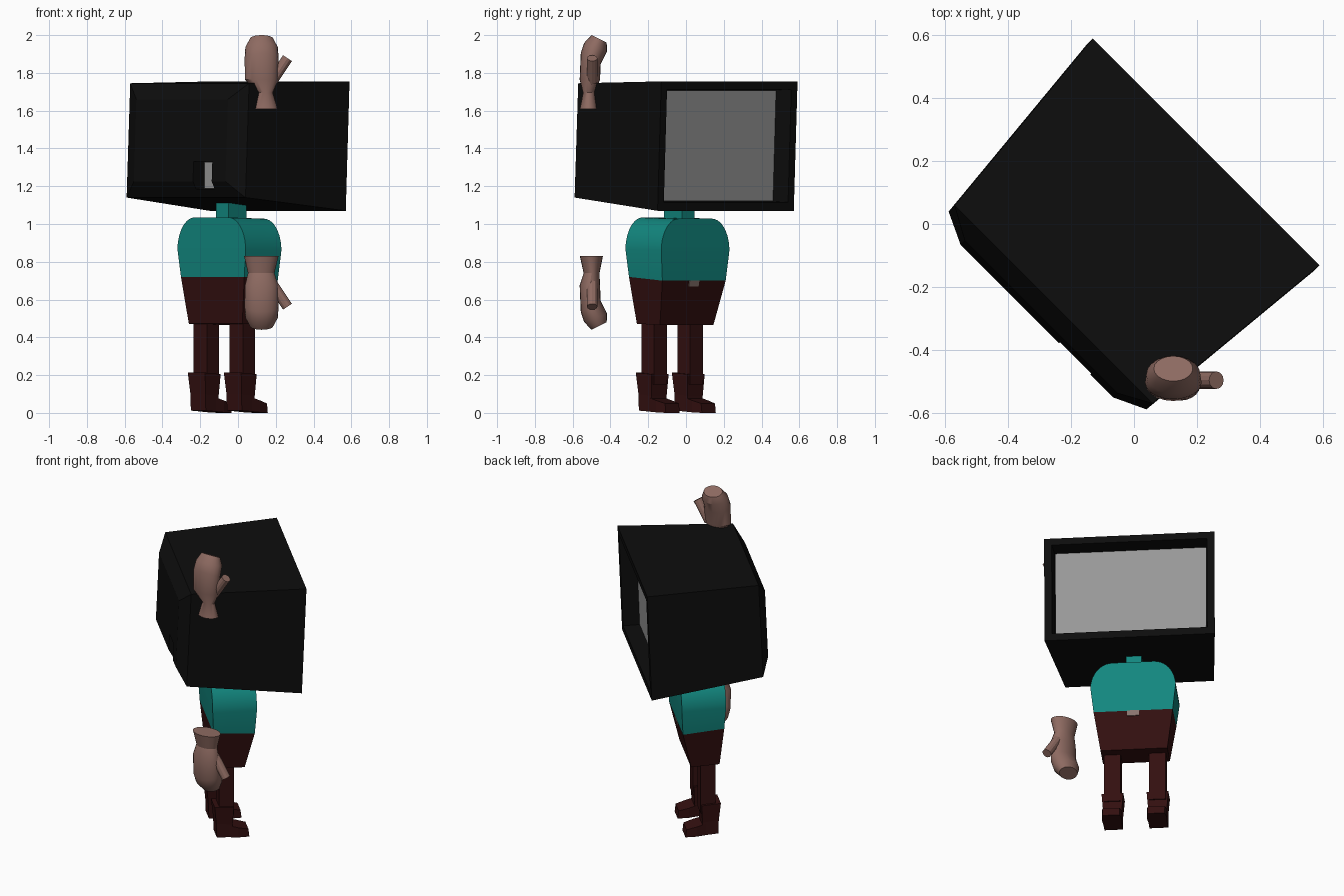
import bpy, bmesh, math
from mathutils import Vector

cube = bpy.data.objects.get("Cube")
if cube:
    bpy.data.objects.remove(cube)

TURN = math.radians(-45)   # the body looks along +x +y


def material(name, rgb):
    m = bpy.data.materials.new(name)
    m.use_nodes = True
    m.diffuse_color = (*rgb, 1)
    m.node_tree.nodes["Principled BSDF"].inputs["Base Color"].default_value = (*rgb, 1)
    return m


black = material("black casing", (0.004, 0.004, 0.004))
grey = material("grey glass", (0.31, 0.31, 0.31))
teal = material("teal shirt", (0.006, 0.24, 0.21))
maroon = material("dark maroon", (0.033, 0.005, 0.005))
skin = material("brown skin", (0.27, 0.145, 0.12))
buckle_tan = material("buckle tan", (0.26, 0.18, 0.16))


def loft(name, rings, mat, turn=TURN, smooth=False):
    """Closed skin through equal-length rings of points, capped at both ends."""
    bm = bmesh.new()
    loops = [[bm.verts.new(p) for p in ring] for ring in rings]
    for a, b in zip(loops, loops[1:]):
        for i in range(len(a)):
            j = (i + 1) % len(a)
            bm.faces.new((a[i], a[j], b[j], b[i]))
    bm.faces.new(loops[0])
    bm.faces.new(loops[-1])
    bmesh.ops.recalc_face_normals(bm, faces=bm.faces)
    mesh = bpy.data.meshes.new(name)
    bm.to_mesh(mesh)
    bm.free()
    mesh.materials.append(mat)
    ob = bpy.data.objects.new(name, mesh)
    bpy.context.collection.objects.link(ob)
    ob.rotation_euler.z = turn
    if smooth:
        bpy.ops.object.select_all(action="DESELECT")
        ob.select_set(True)
        bpy.context.view_layer.objects.active = ob
        bpy.ops.object.shade_smooth_by_angle(angle=math.radians(28))
    return ob


def quad(w, a, b, cx=0):
    """Four-point ring of half width w between the (depth, height) points a and b."""
    return [(cx - w, *a), (cx + w, *a), (cx + w, *b), (cx - w, *b)]


def box(name, cx, w, y, z, mat):
    rings = [quad(w, (y[0], h), (y[1], h), cx) for h in z]
    return loft(name, rings, mat)


# Head: a tapered television casing with a recessed screen
head = loft("head_casing", [
    quad(0.455, (0.195, 1.12), (0.218, 1.71)),
    quad(0.465, (0.299, 1.115), (0.323, 1.712)),
    quad(0.51, (0.297, 1.07), (0.325, 1.755)),
    quad(0.445, (-0.389, 1.14), (-0.362, 1.745)),
    quad(0.343, (-0.437, 1.225), (-0.418, 1.66))], black)
loft("screen", [
    quad(0.45, (0.195, 1.122), (0.218, 1.708)),
    quad(0.45, (0.201, 1.122), (0.224, 1.708))], grey)

# Socket cut in the rear of the head
cutter = box("socket_cutter", 0.17, 0.07, (-0.6, -0.345), (1.185, 1.33), black)
cutter.hide_render = True
cut = head.modifiers.new("socket", "BOOLEAN")
cut.operation = "DIFFERENCE"
cut.solver = "EXACT"
cut.object = cutter
bpy.context.view_layer.objects.active = head
bpy.ops.object.modifier_apply(modifier=cut.name)
bpy.data.objects.remove(cutter)
box("socket_plate", 0.17, 0.069, (-0.352, -0.345), (1.187, 1.329), grey)

# Neck, shirt with round shoulders, trousers
box("neck", 0, 0.047, (-0.118, 0.018), (1.0, 1.13), teal)
waist = quad(0.237, (-0.19, 0.72), (0.06, 0.70))
arc = [math.radians(90 * i / 10) for i in range(11)]
shoulders = [quad(0.125 + 0.13 * math.cos(t),
                  (-0.198, 0.865 + 0.17 * math.sin(t)),
                  (0.07, 0.86 + 0.168 * math.sin(t))) for t in arc]
loft("shirt", [waist] + shoulders, teal, smooth=True)
loft("trousers", [quad(0.2, (-0.168, 0.472), (0.005, 0.465)), waist], maroon)
loft("belt_buckle", [
    quad(0.036, (0.05, 0.668), (0.057, 0.70)),
    quad(0.036, (0.058, 0.668), (0.065, 0.70))], buckle_tan)

# Legs and boots
for side, cx in (("left", -0.135), ("right", 0.135)):
    box(side + "_leg", cx, 0.05, (-0.147, -0.056), (0.15, 0.49), maroon)
    loft(side + "_boot_shaft", [
        quad(0.056, (-0.162, 0.012), (-0.066, 0.006), cx),
        quad(0.056, (-0.165, 0.1), (-0.066, 0.09), cx),
        quad(0.065, (-0.176, 0.213), (-0.06, 0.205), cx)], maroon)
    loft(side + "_boot_toe", [
        quad(0.055, (-0.1, 0.008), (-0.1, 0.085), cx),
        quad(0.06, (-0.03, 0.003), (-0.03, 0.066), cx),
        quad(0.052, (0.036, 0), (0.03, 0.05), cx)], maroon)


# Floating mitten hands: tilted elliptical rings from cuff to fingertips
def ellipse(cx, rx, back, front):
    (y0, z0), (y1, z1) = back, front
    ring = []
    for i in range(20):
        t = math.tau * i / 20
        k = (1 + math.sin(t)) / 2
        ring.append((cx + rx * math.cos(t), y0 + (y1 - y0) * k, z0 + (z1 - z0) * k))
    return ring


def hand(name, wrist, place):
    palm = [
        ellipse(0.125, 0.088, (-0.563, 1.765), (-0.455, 1.765)),
        ellipse(0.125, 0.09, (-0.557, 1.905), (-0.452, 1.845)),
        ellipse(0.125, 0.086, (-0.54, 1.958), (-0.418, 1.915)),
        ellipse(0.125, 0.062, (-0.5, 2.0), (-0.42, 1.96))]
    rings = [[place(p) for p in r] for r in wrist + palm]
    loft(name, rings, skin, turn=0, smooth=True)
    base, tip = Vector((0.18, -0.497, 1.755)), Vector((0.262, -0.497, 1.878))
    axis = (tip - base).normalized()
    u, v = Vector((0, 1, 0)), axis.cross((0, 1, 0))
    thumb = [[place(c + 0.028 * (u * math.cos(math.tau * i / 12) + v * math.sin(math.tau * i / 12)))
              for i in range(12)] for c in (base, tip)]
    loft(name + "_thumb", thumb, skin, turn=0, smooth=True)


raised_wrist = [
    ellipse(0.145, 0.065, (-0.562, 1.61), (-0.468, 1.61)),
    ellipse(0.145, 0.039, (-0.545, 1.695), (-0.482, 1.695))]
lowered_wrist = [
    ellipse(0.123, 0.091, (-0.562, 1.61), (-0.44, 1.61)),
    ellipse(0.123, 0.07, (-0.542, 1.7), (-0.458, 1.7))]
hand("raised_hand", raised_wrist, lambda p: tuple(p))
hand("lowered_hand", lowered_wrist, lambda p: (p[0], p[1], 2.44 - p[2]))
